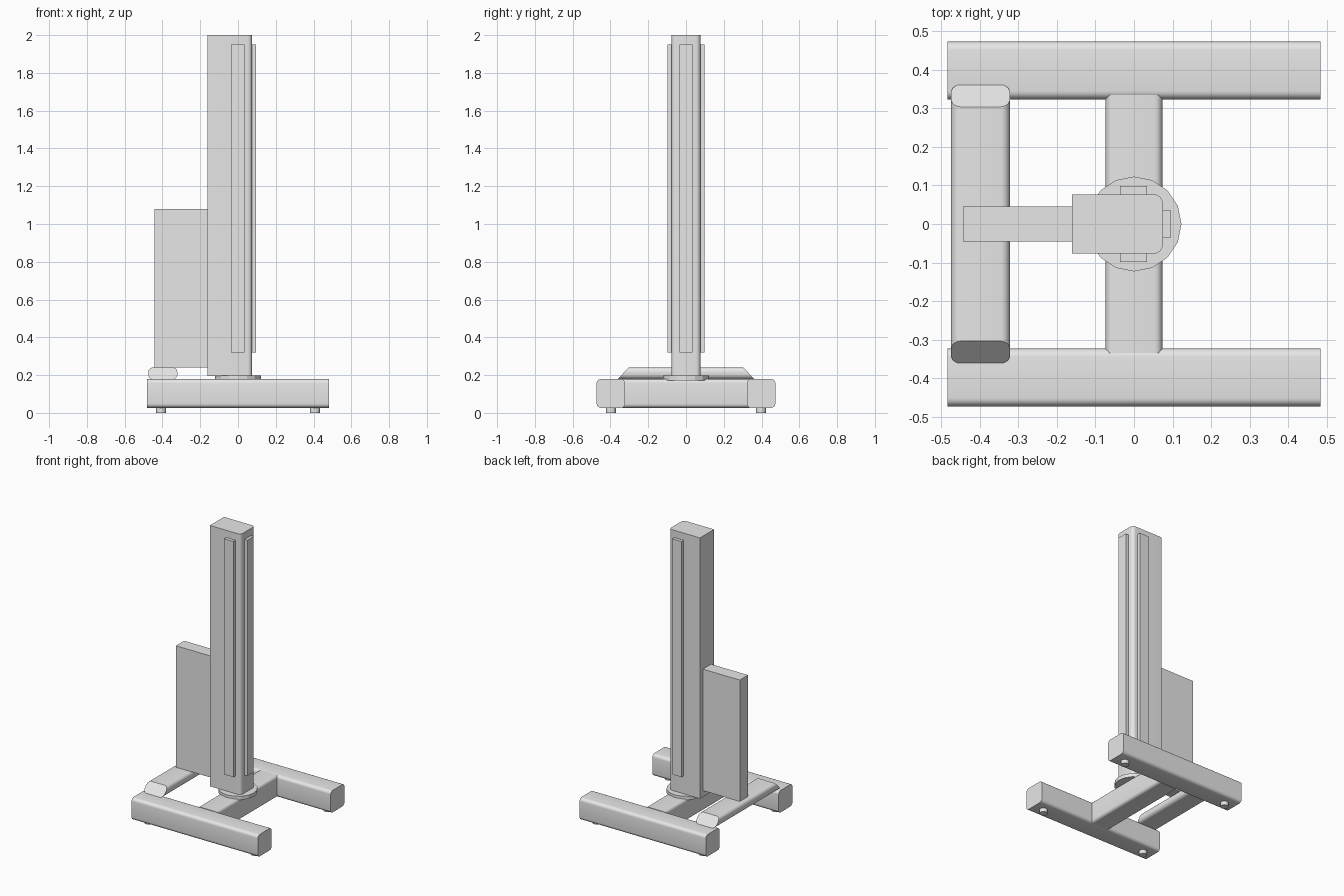
import bpy
import bmesh
from math import radians

old = bpy.data.objects.get("Cube")
if old:
    bpy.data.objects.remove(old, do_unlink=True)

GREY = (0.8, 0.8, 0.8, 1.0)
grey = bpy.data.materials.new("plain grey")
grey.use_nodes = True
grey.diffuse_color = GREY
grey.node_tree.nodes["Principled BSDF"].inputs["Base Color"].default_value = GREY


def finish(name, bm, smooth=False):
    bmesh.ops.recalc_face_normals(bm, faces=bm.faces)
    mesh = bpy.data.meshes.new(name)
    bm.to_mesh(mesh)
    bm.free()
    mesh.materials.append(grey)
    obj = bpy.data.objects.new(name, mesh)
    bpy.context.collection.objects.link(obj)
    if smooth:
        bpy.ops.object.select_all(action="DESELECT")
        obj.select_set(True)
        bpy.context.view_layer.objects.active = obj
        bpy.ops.object.shade_smooth_by_angle(angle=radians(35))
    return obj


def box(name, xs, ys, zs, radius=0, axis=0, pick=lambda edge: True, shape=None):
    """Box between limits; edges running along one axis may be rounded."""
    bm = bmesh.new()
    bmesh.ops.create_cube(bm, size=1)
    for v in bm.verts:
        for i, (low, high) in enumerate((xs, ys, zs)):
            v.co[i] = low if v.co[i] < 0 else high
    if radius:
        edges = [e for e in bm.edges
                 if abs(e.verts[0].co[axis] - e.verts[1].co[axis]) > 1e-4 and pick(e)]
        bmesh.ops.bevel(bm, geom=edges, offset=radius, segments=5,
                        profile=0.5, affect="EDGES")
    if shape:
        for v in bm.verts:
            shape(v.co)
    return finish(name, bm, radius > 0)


def cylinder(name, x, y, z0, z1, radius, sides, smooth=False):
    bm = bmesh.new()
    bmesh.ops.create_cone(bm, cap_ends=True, segments=sides, radius1=radius,
                          radius2=radius, depth=z1 - z0)
    bmesh.ops.translate(bm, verts=bm.verts, vec=(x, y, (z0 + z1) / 2))
    return finish(name, bm, smooth)


# H-shaped base on four small feet
BASE_Z = (0.027, 0.179)
for side, s in (("front", -1), ("back", 1)):
    box(f"base_bar_{side}", (-0.483, 0.483), sorted((s * 0.323, s * 0.473)),
        BASE_Z, radius=0.022, axis=0)
    for hand, x in (("right", -0.407), ("left", 0.407)):
        cylinder(f"foot_{side}_{hand}", x, s * 0.397, 0, 0.035, 0.026, 20, True)
box("base_bridge", (-0.0735, 0.0735), (-0.335, 0.335), BASE_Z, radius=0.02, axis=1)

# Turntable disc and column, rounded only on its left edges
cylinder("turntable_disc", 0, 0, 0.172, 0.197, 0.123, 16)
box("column", (-0.161, 0.075), (-0.077, 0.077), (0.196, 2.0), radius=0.024, axis=2,
    pick=lambda e: e.verts[0].co.x > 0)

# Guide rails on three column faces
RAIL_Z = (0.32, 1.95)
for side, s in (("front", -1), ("back", 1)):
    box(f"rail_{side}", (-0.036, 0.034), sorted((s * 0.07, s * 0.099)), RAIL_Z)
box("rail_left", (0.07, 0.096), (-0.035, 0.035), RAIL_Z)

# Flat control cabinet on the right
box("cabinet", (-0.443, -0.155), (-0.045, 0.045), (0.24, 1.08))


# Foot pedal lying across the base, its ends sloping inwards to the top
def slope_ends(co):
    t = (co.z - 0.179) / 0.061
    co.y = (1 if co.y > 0 else -1) * (0.361 - 0.057 * t)


box("pedal_bar", (-0.475, -0.321), (-0.36, 0.36), (0.179, 0.24), radius=0.024,
    axis=1, shape=slope_ends)
